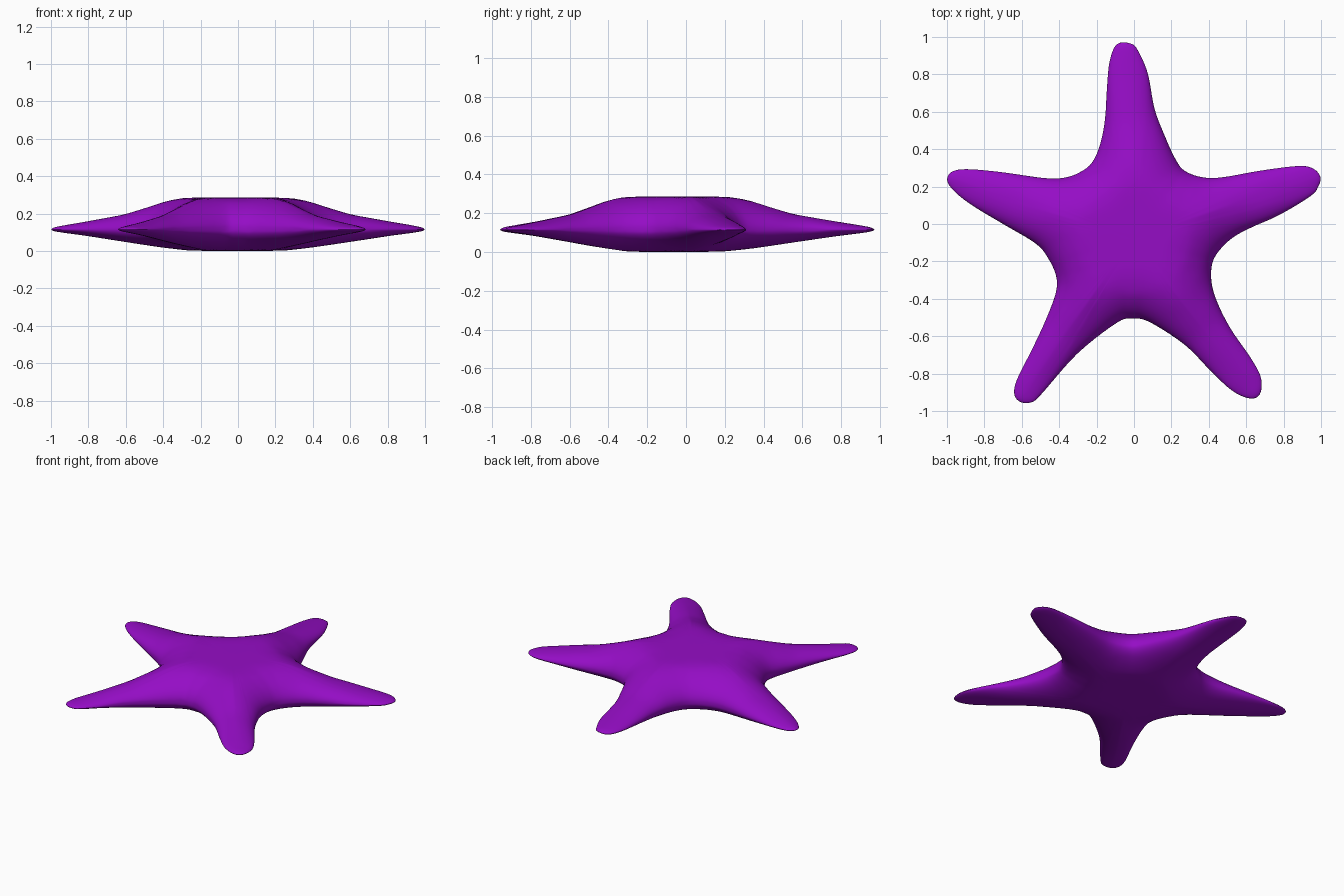
import bpy, bmesh, math
from mathutils import Vector
from mathutils.geometry import intersect_point_line

if "Cube" in bpy.data.objects:
    bpy.data.objects.remove(bpy.data.objects["Cube"])

# Outline control points seen from above, clockwise from the top arm tip
OUTLINE = [(-.09, .962), (-.01, .962), (.03, .91), (.075, .8), (.11, .615), (.165, .47), (.22, .35),
           (.27, .285), (.365, .25), (.475, .25), (.675, .285), (.88, .31), (.96, .295), (.997, .25),
           (.985, .2), (.945, .15), (.78, .05), (.635, -.015), (.54, -.065), (.47, -.125), (.42, -.205),
           (.415, -.315), (.45, -.43), (.52, -.565), (.62, -.71), (.675, -.81), (.68, -.89), (.65, -.93),
           (.59, -.925), (.51, -.88), (.405, -.78), (.27, -.645), (.085, -.525), (-.01, -.505),
           (-.095, -.53), (-.305, -.695), (-.5, -.915), (-.555, -.955), (-.61, -.95), (-.64, -.91),
           (-.625, -.83), (-.545, -.67), (-.475, -.52), (-.42, -.375), (-.415, -.285), (-.455, -.19),
           (-.525, -.105), (-.7, 0), (-.85, .09), (-.945, .16), (-.997, .225), (-.98, .275), (-.9, .293),
           (-.715, .278), (-.475, .245), (-.36, .25), (-.275, .285), (-.22, .335), (-.18, .43),
           (-.155, .56), (-.145, .72), (-.13, .87)]
CENTER = Vector((0, -.08))
MID = .115          # height of the rim
RINGS = 30
STEPS = 5           # spline samples per control segment

# Profiles against distance from the centre
TOP = [(0, .171), (.3, .17), (.4, .155), (.5, .12), (.63, .08), (.85, .043), (1.0, .02), (1.1, .012)]
BOTTOM = [(0, .115), (.27, .113), (.42, .098), (.63, .066), (.85, .034), (1.0, .016), (1.1, .01)]
HALF_WIDTH = [(0, .30), (.4, .24), (.55, .16), (.7, .125), (.9, .105), (1.05, .06), (1.2, .06)]


def lookup(table, x):
    for (x0, y0), (x1, y1) in zip(table, table[1:]):
        if x <= x1:
            return y0 + (y1 - y0) * (x - x0) / (x1 - x0)
    return table[-1][1]


def smooth_loop(points, steps):
    """Closed Catmull-Rom curve."""
    p = [Vector(q) for q in points]
    n, out = len(p), []
    for i in range(n):
        a, b, c, d = p[i - 1], p[i], p[(i + 1) % n], p[(i + 2) % n]
        for k in range(steps):
            t = k / steps
            out.append(.5 * (2 * b + (c - a) * t + (2 * a - 5 * b + 4 * c - d) * t * t
                             + (3 * b - a - 3 * c + d) * t ** 3))
    return out


rim = smooth_loop(OUTLINE, STEPS)
coarse = smooth_loop(OUTLINE, 2)
edges = list(zip(coarse, coarse[1:] + coarse[:1]))


def edge_distance(p):
    best = 9
    for a, b in edges:
        ab = b - a
        t = max(0, min(1, (p - a).dot(ab) / ab.length_squared))
        best = min(best, (p - a - ab * t).length)
    return best


def roundness(p):
    u = min(1, edge_distance(p) / lookup(HALF_WIDTH, (p - CENTER).length))
    return math.sqrt(1 - (1 - u) ** 2)


# Body: rings shrinking from the rim to the centre, above and below
bm = bmesh.new()
n = len(rim)
rim_verts = [bm.verts.new((p.x, p.y, MID)) for p in rim]
top, bottom = [rim_verts], [rim_verts]
for k in range(1, RINGS):
    t = math.cos(k / RINGS * math.pi / 2)
    up, down = [], []
    for q in rim:
        p = CENTER.lerp(q, t)
        f, r = roundness(p), (p - CENTER).length
        up.append(bm.verts.new((p.x, p.y, MID + f * lookup(TOP, r))))
        down.append(bm.verts.new((p.x, p.y, MID - f * lookup(BOTTOM, r))))
    top.append(up)
    bottom.append(down)
for rings, z in ((top, MID + .171), (bottom, MID - .115)):
    for a, b in zip(rings, rings[1:]):
        for i in range(n):
            j = (i + 1) % n
            bm.faces.new((a[i], a[j], b[j], b[i]))
    tip = bm.verts.new((CENTER.x, CENTER.y, z))
    for i in range(n):
        bm.faces.new((rings[-1][i], rings[-1][(i + 1) % n], tip))
bmesh.ops.recalc_face_normals(bm, faces=bm.faces)
for f in bm.faces:
    f.smooth = True

mesh = bpy.data.meshes.new("starfish_body")
bm.to_mesh(mesh)
bm.free()
body = bpy.data.objects.new("starfish_body", mesh)
bpy.context.collection.objects.link(body)

# Soften height ridges only
soft = body.modifiers.new("soften", 'SMOOTH')
soft.use_x = soft.use_y = False
soft.factor, soft.iterations = .5, 4

purple = bpy.data.materials.new("purple")
purple.diffuse_color = (.30, .004, .56, 1)
purple.use_nodes = True
purple.node_tree.nodes["Principled BSDF"].inputs["Base Color"].default_value = purple.diffuse_color
mesh.materials.append(purple)
